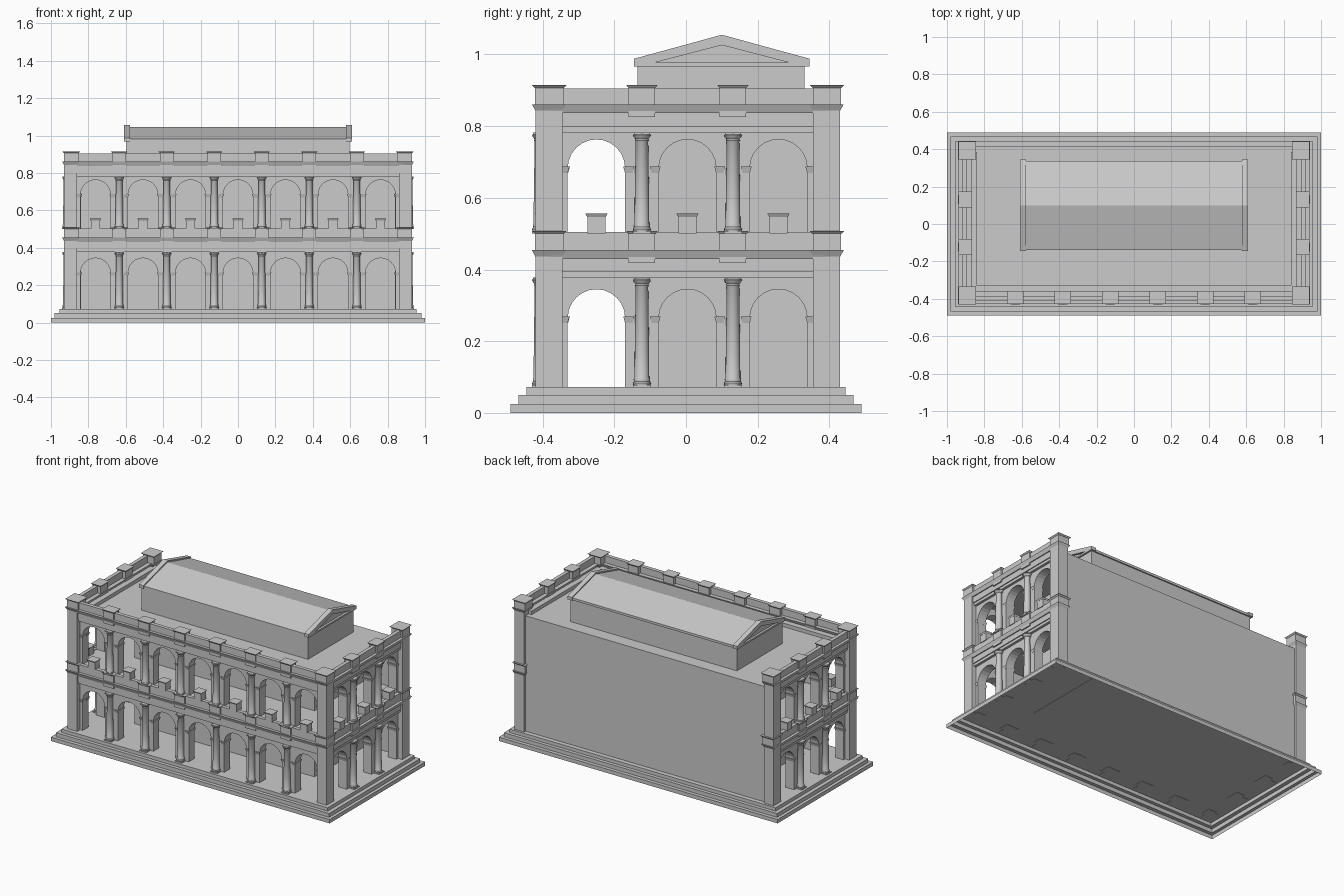
import bpy, bmesh, math
from mathutils import Matrix, Vector

if "Cube" in bpy.data.objects:
    bpy.data.objects.remove(bpy.data.objects["Cube"])

parts = {}
ID = Matrix.Identity(4)

def part(name):
    return parts.setdefault(name, bmesh.new())

def box(name, x0, x1, y0, y1, z0, z1, M=ID, flare=0.0):
    """Box; flare widens the top on all four sides."""
    bm = part(name)
    rings = []
    for z, f in ((z0, 0), (z1, flare)):
        rings.append([bm.verts.new(M @ Vector(p)) for p in (
            (x0 - f, y0 - f, z), (x1 + f, y0 - f, z), (x1 + f, y1 + f, z), (x0 - f, y1 + f, z))])
    lo, hi = rings
    bm.faces.new(lo[::-1])
    bm.faces.new(hi)
    for i in range(4):
        j = (i + 1) % 4
        bm.faces.new((lo[i], lo[j], hi[j], hi[i]))

def prism(name, pts, offset, M=ID):
    """Flat outline pushed along an offset vector."""
    bm = part(name)
    a = [bm.verts.new(M @ Vector(p)) for p in pts]
    b = [bm.verts.new(M @ (Vector(p) + Vector(offset))) for p in pts]
    bm.faces.new(a)
    bm.faces.new(b[::-1])
    for i in range(len(a)):
        j = (i + 1) % len(a)
        bm.faces.new((a[j], a[i], b[i], b[j]))

def lathe(name, profile, M, n=18):
    bm = part(name)
    rings = [[bm.verts.new(M @ Vector((r * math.cos(2 * math.pi * k / n), r * math.sin(2 * math.pi * k / n), z)))
              for k in range(n)] for r, z in profile]
    for lo, hi in zip(rings, rings[1:]):
        for k in range(n):
            j = (k + 1) % n
            bm.faces.new((lo[k], lo[j], hi[j], hi[k]))
    bm.faces.new(rings[0][::-1])
    bm.faces.new(rings[-1])

BAY, R, ROOF = 0.254, 0.08, 0.82

def column(u, z0, z1, M):
    T = M @ Matrix.Translation((u, 0.015, 0))
    box("column_plinths", -.025, .025, -.025, .025, z0, z0 + .008, T)
    lathe("columns", [(.024, z0 + .008), (.025, z0 + .013), (.022, z0 + .018), (.023, z0 + .023),
                      (.0205, z0 + .028), (.020, z0 + .1), (.0175, z1 - .025), (.0195, z1 - .022),
                      (.018, z1 - .018), (.023, z1 - .012), (.025, z1 - .007), (.022, z1 - .004)], T)
    box("column_abaci", -.022, .022, -.022, .022, z1 - .005, z1, T)

def storey(n, M, z0, spring, entab, top):
    half = n * BAY / 2
    centres = [(i - (n - 1) / 2) * BAY for i in range(n)]
    # arcade wall with round-headed openings
    pts = [(-half, .03, z0)]
    for c in centres:
        pts.append((c - R, .03, z0))
        pts += [(c - R * math.cos(math.pi * k / 12), .03, spring + R * math.sin(math.pi * k / 12)) for k in range(13)]
        pts.append((c + R, .03, z0))
    pts += [(half, .03, z0), (half, .03, top), (-half, .03, top)]
    prism("arcade_walls", pts, (0, .06, 0), M)
    # flared imposts either side of each arch
    for c in centres:
        for s in (-1, 1):
            a, b = sorted((c + s * R, c + s * (R + .020)))
            box("imposts", a, b, .029, .091, spring - .014, spring + .004, M, .005)
    # architrave, frieze and cornice, columns between bays
    box("architraves", -half, half, .014, .09, entab, entab + .017, M)
    box("friezes", -half, half, .008, .09, entab + .017, top - .006, M)
    box("cornices", -half, half, .002, .05, top - .006, top + .018, M, .010)
    for i in range(n - 1):
        column(centres[i] + BAY / 2, z0, entab, M)

def parapet(n, M, z0, z1, drop):
    half = n * BAY / 2
    box("parapets", -half, half, .010, .034, z0, z1 - drop, M)
    for i in range(n - 1):
        u = (i + 1 - n / 2) * BAY
        box("parapet_blocks", u - .037, u + .037, 0, .056, z0 - .035, z1 - .008, M)
        box("block_caps", u - .038, u + .038, -.001, .057, z1 - .008, z1, M, .006)

# hollow stepped base
bm = part("base_steps")
rings = []
for x, y, z0, z1 in ((1, .49, 0, .025), (.98, .467, .025, .05), (.955, .445, .05, .072)):
    for z in (z0, z1):
        rings.append([bm.verts.new((sx * x, sy * y, z)) for sx, sy in ((-1, -1), (1, -1), (1, 1), (-1, 1))])
for lo, hi in zip(rings, rings[1:]):
    for k in range(4):
        bm.faces.new((lo[k], lo[(k + 1) % 4], hi[(k + 1) % 4], hi[k]))
bm.faces.new(rings[-1])

# inner hall, back wall, floor and roof slabs
box("inner_hall", -.645, .645, -.137, .40, .07, .80)
box("back_wall", -.87, .87, .395, .415, .07, ROOF)
box("floor_slab", -.90, .90, -.39, .40, .435, .50)
box("roof_slab", -.89, .89, -.38, .414, ROOF - .02, ROOF)

# three arcaded sides
sides = [(7, Matrix.Translation((0, -.42, 0)))]
for s in (1, -1):
    sides.append((3, Matrix.Translation((s * .93, .004, 0)) @ Matrix.Rotation(s * math.pi / 2, 4, 'Z')))
for n, M in sides:
    storey(n, M, .07, .265, .378, .436)
    storey(n, M, .50, .683, .782, .843)
    parapet(n, M, .453, .508, .004)
    parapet(n, M, .86, .915, .010)
    # balcony pedestals in front of the upper arches
    for i in range(n):
        u = (i - (n - 1) / 2) * BAY
        box("pedestals", u - .025, u + .025, .005, .055, .50, .547, M)
        box("pedestal_caps", u - .026, u + .026, .004, .056, .547, .556, M, .005)

# corner piers with their cornices and blocks
for s in (-1, 1):
    for y0, y1 in ((-.42, -.345), (.355, .43)):
        a, b = sorted((s * .86, s * .93))
        box("corner_piers", a, b, y0, y1, .07, .86)
        for z in (.436, .843):
            box("pier_cornices", a, b, y0, y1, z, z + .018, ID, .010)
        for z in (.453, .86):
            a2, b2 = sorted((s * .852, s * .931))
            box("corner_blocks", a2, b2, y0 - .001, y1 + .003, z, z + .047)
            box("corner_caps", a2, b2, y0 - .002, y1 + .004, z + .047, z + .055, ID, .008)

# rooftop lantern: walls, gabled roof
box("lantern_walls", -.597, .597, -.135, .33, ROOF - .005, .968)
prism("lantern_roof", [(-.595, -.138, .967), (-.595, .338, .967), (-.595, .338, .982),
                       (-.595, .1, 1.046), (-.595, -.138, .982)], (1.19, 0, 0))
# raised pediment frames at both ends
for s in (-1, 1):
    x, d = s * .577, (s * .032, 0, 0)
    for t in (-1, 1):
        y = lambda w: .1 + t * w
        prism("pediment_frames", [(x, y(.245), .967), (x, y(.245), .988), (x, y(0), 1.055),
                                  (x, y(0), 1.026), (x, y(.185), .978), (x, y(.185), .967)], d)
    prism("pediment_sills", [(x, -.085, .967), (x, .285, .967), (x, .285, .978), (x, -.085, .978)], d)

# turn every part into an object
for name, bm in parts.items():
    if name != "base_steps":
        bmesh.ops.recalc_face_normals(bm, faces=bm.faces)
    me = bpy.data.meshes.new(name)
    bm.to_mesh(me)
    bm.free()
    ob = bpy.data.objects.new(name, me)
    bpy.context.collection.objects.link(ob)
    if name == "columns":
        bpy.ops.object.select_all(action='DESELECT')
        ob.select_set(True)
        bpy.context.view_layer.objects.active = ob
        bpy.ops.object.shade_smooth_by_angle(angle=math.radians(40))
